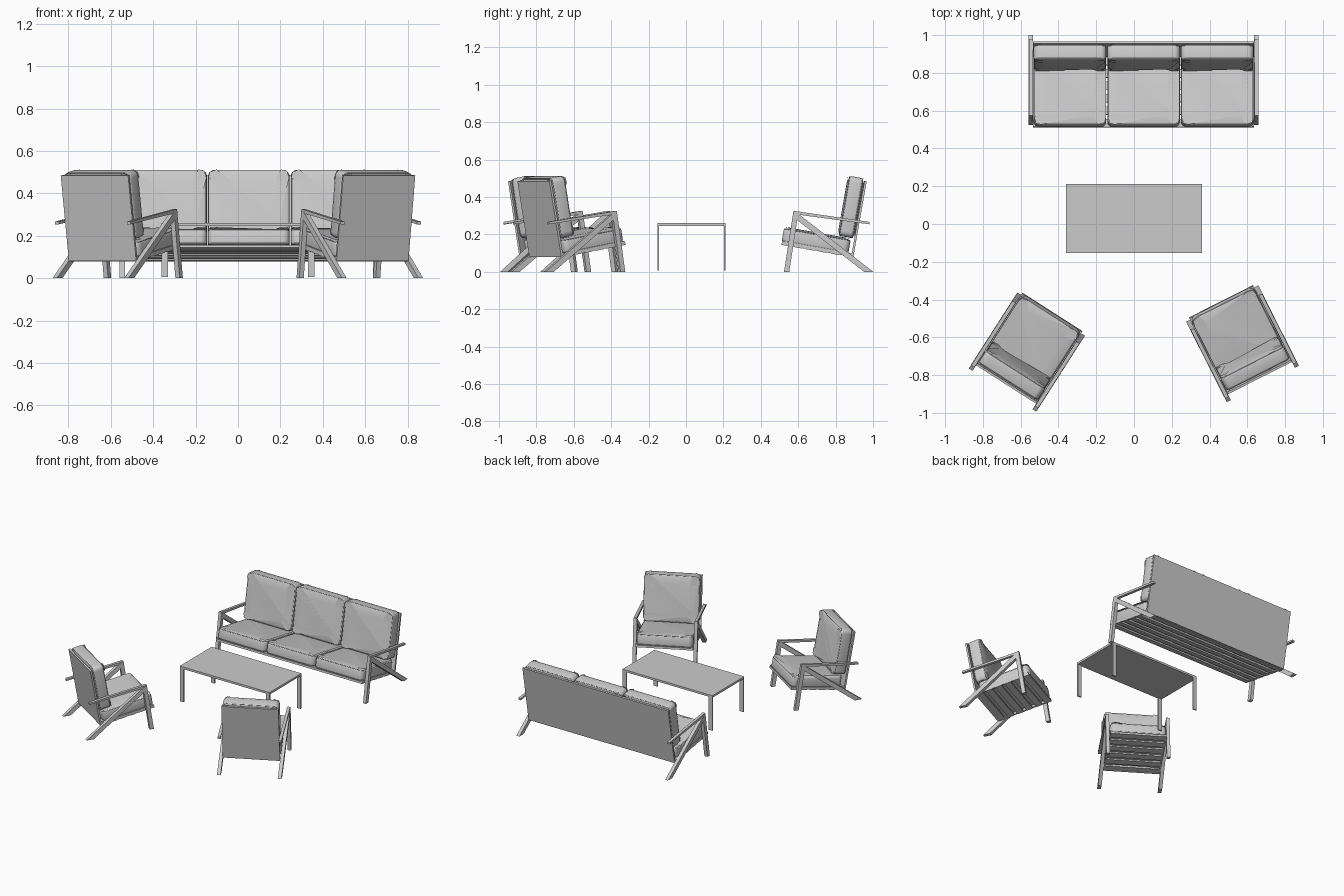
import bpy
import bmesh
import math
from mathutils import Matrix, Vector

if "Cube" in bpy.data.objects:
    bpy.data.objects.remove(bpy.data.objects["Cube"], do_unlink=True)

# One plain grey for everything
grey = bpy.data.materials.new("plain_grey")
grey.use_nodes = True
grey.diffuse_color = (0.6, 0.6, 0.6, 1)
grey.node_tree.nodes["Principled BSDF"].inputs["Base Color"].default_value = (0.6, 0.6, 0.6, 1)

MID = 0.7635        # depth of the seat profile's centre
FRAME = 0.024       # side frame thickness


def finish(name, bm, matrix, smooth=False):
    bmesh.ops.recalc_face_normals(bm, faces=bm.faces)
    mesh = bpy.data.meshes.new(name)
    bm.to_mesh(mesh)
    bm.free()
    mesh.materials.append(grey)
    obj = bpy.data.objects.new(name, mesh)
    obj.matrix_world = matrix
    bpy.context.collection.objects.link(obj)
    if smooth:
        bpy.ops.object.select_all(action="DESELECT")
        obj.select_set(True)
        bpy.context.view_layer.objects.active = obj
        bpy.ops.object.shade_smooth_by_angle(angle=math.radians(40))
    return obj


def add_box(bm, low, high):
    low, high = Vector(low), Vector(high)
    m = Matrix.Translation((low + high) / 2) @ Matrix.Diagonal((*(high - low), 1))
    return bmesh.ops.create_cube(bm, size=1, matrix=m)


def add_prism(bm, outline, x0, x1):
    """Extrude a side outline of (depth, height) points across x."""
    face = bm.faces.new([bm.verts.new((x0, y - MID, z)) for y, z in outline])
    new = bmesh.ops.extrude_face_region(bm, geom=[face])["geom"]
    verts = [v for v in new if isinstance(v, bmesh.types.BMVert)]
    bmesh.ops.translate(bm, verts=verts, vec=(x1 - x0, 0, 0))


def cushion(name, size, matrix, corner=0.03, rim=0.012):
    """Soft block lying in xy: rounded corners, rounded rims, crowned faces."""
    sx, sy, sz = size
    bm = bmesh.new()
    add_box(bm, (-sx / 2, -sy / 2, -sz / 2), (sx / 2, sy / 2, sz / 2))
    upright = [e for e in bm.edges if abs(e.verts[0].co.z - e.verts[1].co.z) > sz / 2]
    bmesh.ops.bevel(bm, geom=upright, offset=corner, segments=5, profile=0.5, affect="EDGES")
    rims = [e for e in bm.edges if abs(e.verts[0].co.z - e.verts[1].co.z) < 1e-5]
    bmesh.ops.bevel(bm, geom=rims, offset=rim, segments=3, profile=0.5, affect="EDGES")
    bm.normal_update()
    for face in [f for f in bm.faces if abs(f.normal.z) > 0.99 and len(f.verts) > 8]:
        up = face.normal.z
        for step, rise in ((0.02, 0.004), (0.03, 0.003)):
            bmesh.ops.inset_region(bm, faces=[face], thickness=step)
            for v in face.verts:
                v.co.z += rise * up
    obj = finish(name, bm, matrix, smooth=True)

    # Piping round both rims
    curve = bpy.data.curves.new(name + "_piping", "CURVE")
    curve.dimensions = "3D"
    curve.bevel_depth = 0.0025
    curve.bevel_resolution = 1
    inner = rim * 0.3
    for side in (-1, 1):
        points = []
        for k in range(4):
            cx = (sx / 2 - corner) * (1 if k in (0, 3) else -1)
            cy = (sy / 2 - corner) * (1 if k < 2 else -1)
            for i in range(5):
                a = math.pi / 2 * (k + i / 4)
                r = corner - inner
                points.append((cx + r * math.cos(a), cy + r * math.sin(a),
                               side * (sz / 2 - inner), 1))
        spline = curve.splines.new("POLY")
        spline.points.add(len(points) - 1)
        for p, co in zip(spline.points, points):
            p.co = co
        spline.use_cyclic_u = True
    curve.materials.append(grey)
    piping = bpy.data.objects.new(name + "_piping", curve)
    piping.matrix_world = matrix
    bpy.context.collection.objects.link(piping)
    return obj


def seat(name, width, count, x, y, turn):
    """Slatted lounge seat with a given number of cushions."""
    place = Matrix.Translation((x, y, 0)) @ Matrix.Rotation(math.radians(turn), 4, "Z")
    half = width / 2
    inside = half - FRAME

    # Side frames: front leg, diagonal back leg, thin arm
    front_leg = ((0.524, 0), (0.552, 0), (0.6, 0.312), (0.573, 0.316))
    back_leg = ((0.952, 0), (1.001, 0), (0.594, 0.315), (0.578, 0.289))
    arm = ((0.572, 0.309), (0.98, 0.254), (0.98, 0.267), (0.574, 0.326))
    for label, side in (("left", 1), ("right", -1)):
        bm = bmesh.new()
        for outline in (front_leg, back_leg):
            add_prism(bm, outline, side * inside, side * half)
        add_prism(bm, arm, side * (inside + 0.002), side * (half - 0.002))
        finish(f"{name}_{label}_frame", bm, place)

    # Seat and back share one backward tilt, hinged at the foot of the back panel
    tilt = place @ Matrix.Translation((0, 0.895 - MID, 0.08)) @ Matrix.Rotation(math.radians(-10), 4, "X")
    bm = bmesh.new()
    add_box(bm, (-inside, -0.012, 0), (inside, 0, 0.41))
    finish(name + "_back_panel", bm, tilt)

    # Slats and the rails that carry them
    bm = bmesh.new()
    for i in range(6):
        u = -0.39 + i * 0.067
        add_box(bm, (-inside, u, -0.004), (inside, u + 0.044, 0.01))
    for side in (-1, 1):
        a, b = sorted((side * inside, side * (inside - 0.012)))
        add_box(bm, (a, -0.388, -0.002), (b, -0.012, 0.018))
    finish(name + "_slats", bm, tilt)

    # Cushions
    pitch = 2 * inside / count
    for i in range(count):
        cx = -inside + pitch * (i + 0.5)
        wide = pitch - 0.006
        cushion(f"{name}_seat_cushion_{i + 1}", (wide, 0.362, 0.074),
                tilt @ Matrix.Translation((cx, -0.211, 0.05)))
        stand = Matrix.Rotation(math.radians(90), 4, "X")
        cushion(f"{name}_back_cushion_{i + 1}", (wide, 0.325, 0.078),
                tilt @ Matrix.Translation((cx, -0.058, 0.26)) @ stand)


seat("sofa", 1.218, 3, 0.051, MID, 0)
seat("right_armchair", 0.425, 1, -0.568, -0.679, 147.4)
seat("left_armchair", 0.428, 1, 0.575, -0.635, 206.8)

# Low table: thin top on four flat legs
bm = bmesh.new()
add_box(bm, (-0.36, -0.153, 0.246), (0.36, 0.212, 0.261))
finish("table_top", bm, Matrix())
bm = bmesh.new()
for x in (-0.36, 0.33):
    for y in (-0.153, 0.203):
        add_box(bm, (x, y, 0.006), (x + 0.03, y + 0.009, 0.246))
finish("table_legs", bm, Matrix())
